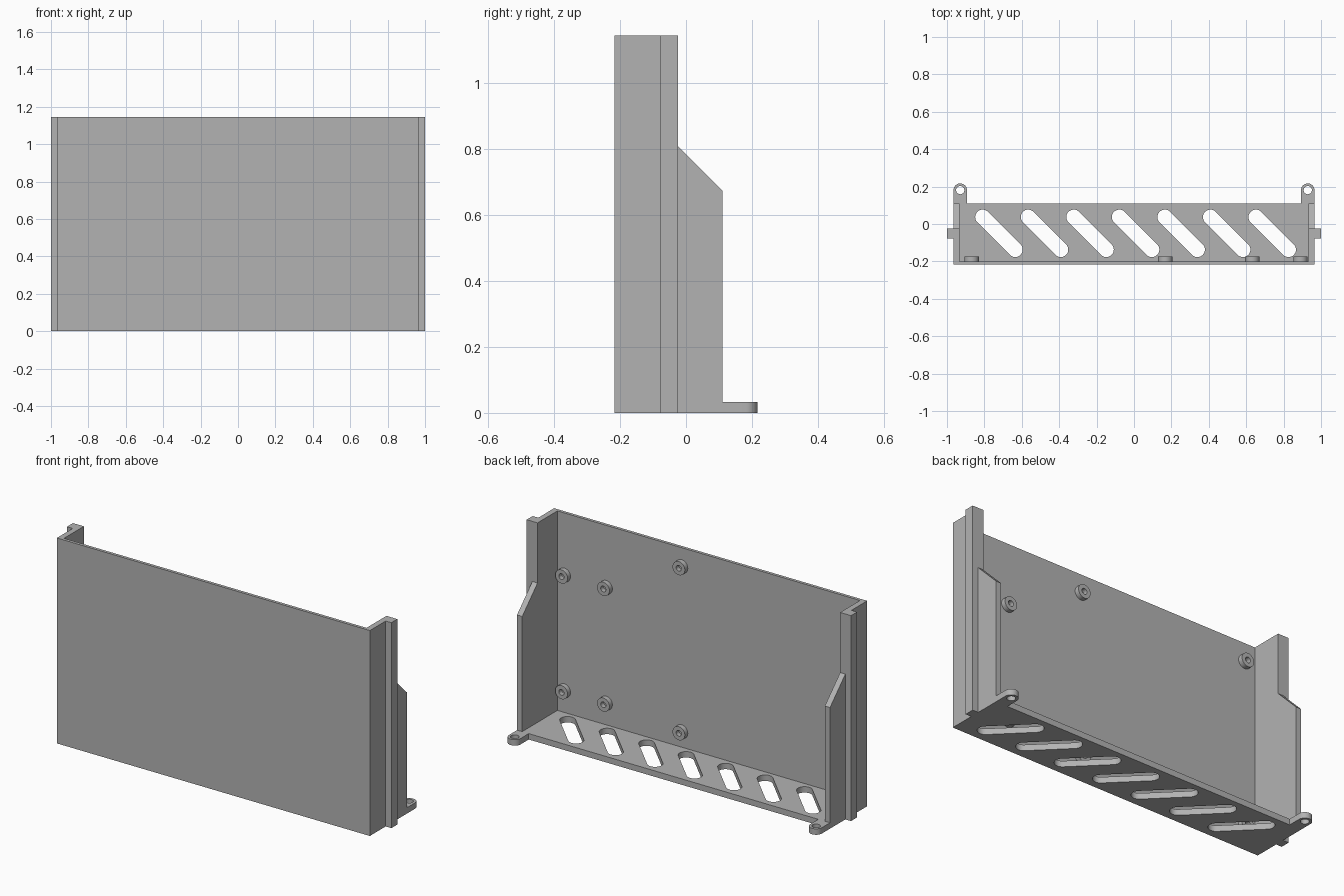
import bpy, bmesh
from math import pi, cos, sin, radians
from mathutils import Matrix

cube = bpy.data.objects.get("Cube")
if cube:
    bpy.data.objects.remove(cube, do_unlink=True)

grey = bpy.data.materials.new("plain grey")
grey.use_nodes = True
COLOUR = (0.45, 0.45, 0.45, 1)
grey.diffuse_color = COLOUR
grey.node_tree.nodes["Principled BSDF"].inputs["Base Color"].default_value = COLOUR

# Orientation of the drawing plane: flat, facing sideways, facing the back
FLAT = Matrix.Identity(4)
SIDE = Matrix(((0, 0, 1, 0), (1, 0, 0, 0), (0, 1, 0, 0), (0, 0, 0, 1)))
BACK = Matrix(((-1, 0, 0, 0), (0, 0, 1, 0), (0, 1, 0, 0), (0, 0, 0, 1)))


def arc(cx, cy, r, start=0, sweep=360, n=32):
    """Points along an arc; a full circle leaves out the repeated end."""
    count = n if sweep == 360 else n + 1
    angles = [radians(start + sweep * i / n) for i in range(count)]
    return [(cx + r * cos(a), cy + r * sin(a)) for a in angles]


def mirrored(points):
    """Close a half outline by reflecting it across x = 0."""
    return points + [(-x, y) for x, y in reversed(points)]


def extrude(name, loops, low, high, plane=FLAT):
    """Solid from an outline with optional hole loops."""
    curve = bpy.data.curves.new(name, 'CURVE')
    curve.dimensions = '2D'
    curve.fill_mode = 'BOTH'
    curve.extrude = (high - low) / 2
    for loop in loops:
        spline = curve.splines.new('POLY')
        spline.points.add(len(loop) - 1)
        for point, (x, y) in zip(spline.points, loop):
            point.co = (x, y, 0, 1)
        spline.use_cyclic_u = True
    temp = bpy.data.objects.new(name + "_outline", curve)
    bpy.context.collection.objects.link(temp)
    bpy.context.view_layer.update()
    graph = bpy.context.evaluated_depsgraph_get()
    mesh = bpy.data.meshes.new_from_object(temp.evaluated_get(graph))
    bpy.data.objects.remove(temp, do_unlink=True)
    bpy.data.curves.remove(curve)

    bm = bmesh.new()
    bm.from_mesh(mesh)
    bmesh.ops.remove_doubles(bm, verts=bm.verts, dist=1e-5)
    bmesh.ops.translate(bm, verts=bm.verts, vec=(0, 0, (low + high) / 2))
    bmesh.ops.transform(bm, matrix=plane, verts=bm.verts)
    bmesh.ops.recalc_face_normals(bm, faces=bm.faces)
    bm.to_mesh(mesh)
    bm.free()
    mesh.name = name
    mesh.materials.clear()
    mesh.materials.append(grey)
    obj = bpy.data.objects.new(name, mesh)
    bpy.context.collection.objects.link(obj)
    bpy.ops.object.select_all(action='DESELECT')
    obj.select_set(True)
    bpy.context.view_layer.objects.active = obj
    bpy.ops.object.shade_smooth_by_angle(angle=radians(30))
    return obj


HEIGHT = 1.145
OUT, INN = 0.965, 0.933      # side wall faces
FRONT, PANEL = -0.217, -0.2  # front panel faces
STEP, REAR = -0.025, 0.11    # back of the tall wall, back of the wing
FLOOR = 0.033

# Front panel, side walls and outer guide rails
extrude("front_shell", [mirrored([
    (OUT, FRONT), (OUT, -0.078), (1, -0.078), (1, STEP),
    (INN, STEP), (INN, PANEL)])], 0, HEIGHT)

# Lower side wings with a sloping top
wing = [(STEP, 0), (REAR, 0), (REAR, 0.675), (STEP, 0.81)]
extrude("left_wing", [wing], INN, OUT, SIDE)
extrude("right_wing", [wing], -OUT, -INN, SIDE)

# Floor with mounting ears and slanted vent slots
EAR_R = 0.036
ear_x, ear_y = OUT - EAR_R, 0.181
floor_loops = [mirrored(
    [(INN, PANEL), (INN, REAR), (OUT, REAR)]
    + arc(ear_x, ear_y, EAR_R, 0, 180, 16)
    + [(ear_x - EAR_R, REAR)])]
for side in (1, -1):
    floor_loops.append(arc(side * ear_x, ear_y, 0.022))
for i in range(7):
    cx, cy, half = -0.722 + 0.2435 * i, -0.05, 0.087
    floor_loops.append(arc(cx - half, cy + half, 0.04, 45, 180, 16)
                       + arc(cx + half, cy - half, 0.04, 225, 180, 16))
extrude("vented_floor", floor_loops, 0, FLOOR)

# Ring standoffs on the inside of the panel: x, lower z, upper z
for x, low, high in ((0.89, 0.155, 0.8), (0.632, 0.155, 0.8),
                     (0.167, 0.12, 1.04), (-0.868, 0.12, 1.04)):
    for z in (low, high):
        extrude("standoff", [arc(-x, z, 0.038), arc(-x, z, 0.016)],
                PANEL, -0.174, BACK)
